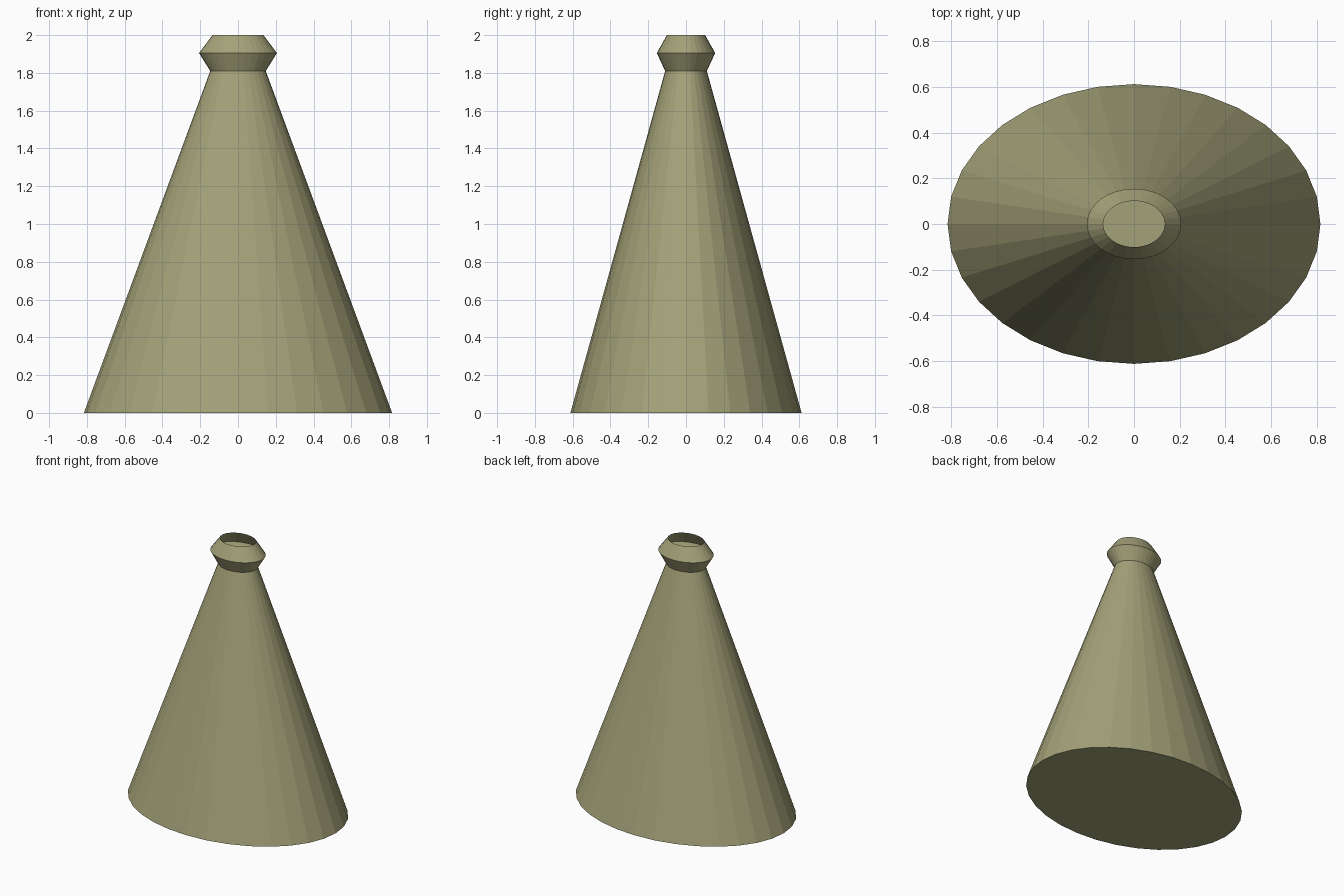
import bpy, bmesh, math

if "Cube" in bpy.data.objects:
    bpy.data.objects.remove(bpy.data.objects["Cube"])

SIDES = 32
DEPTH_RATIO = 0.75   # oval section: depth / width

# (half width, height) from the base up to the open mouth
PROFILE = [(0.816, 0.0), (0.147, 1.81), (0.206, 1.905), (0.135, 2.0)]


def oval_ring(bm, radius, z):
    angles = [2 * math.pi * i / SIDES for i in range(SIDES)]
    return [bm.verts.new((radius * math.cos(a), DEPTH_RATIO * radius * math.sin(a), z))
            for a in angles]


bm = bmesh.new()
rings = [oval_ring(bm, r, z) for r, z in PROFILE]

# Closed base
bm.faces.new(list(reversed(rings[0])))

# Cone wall and flared collar, a single sheet left open at the top
for low, high in zip(rings, rings[1:]):
    for i in range(SIDES):
        j = (i + 1) % SIDES
        bm.faces.new((low[i], low[j], high[j], high[i]))

mesh = bpy.data.meshes.new("cone_body")
bm.to_mesh(mesh)
bm.free()
body = bpy.data.objects.new("cone_body", mesh)
bpy.context.collection.objects.link(body)

# Olive finish
olive = bpy.data.materials.new("olive")
olive.diffuse_color = (0.37, 0.36, 0.19, 1.0)
olive.use_nodes = True
olive.node_tree.nodes["Principled BSDF"].inputs["Base Color"].default_value = olive.diffuse_color
mesh.materials.append(olive)
